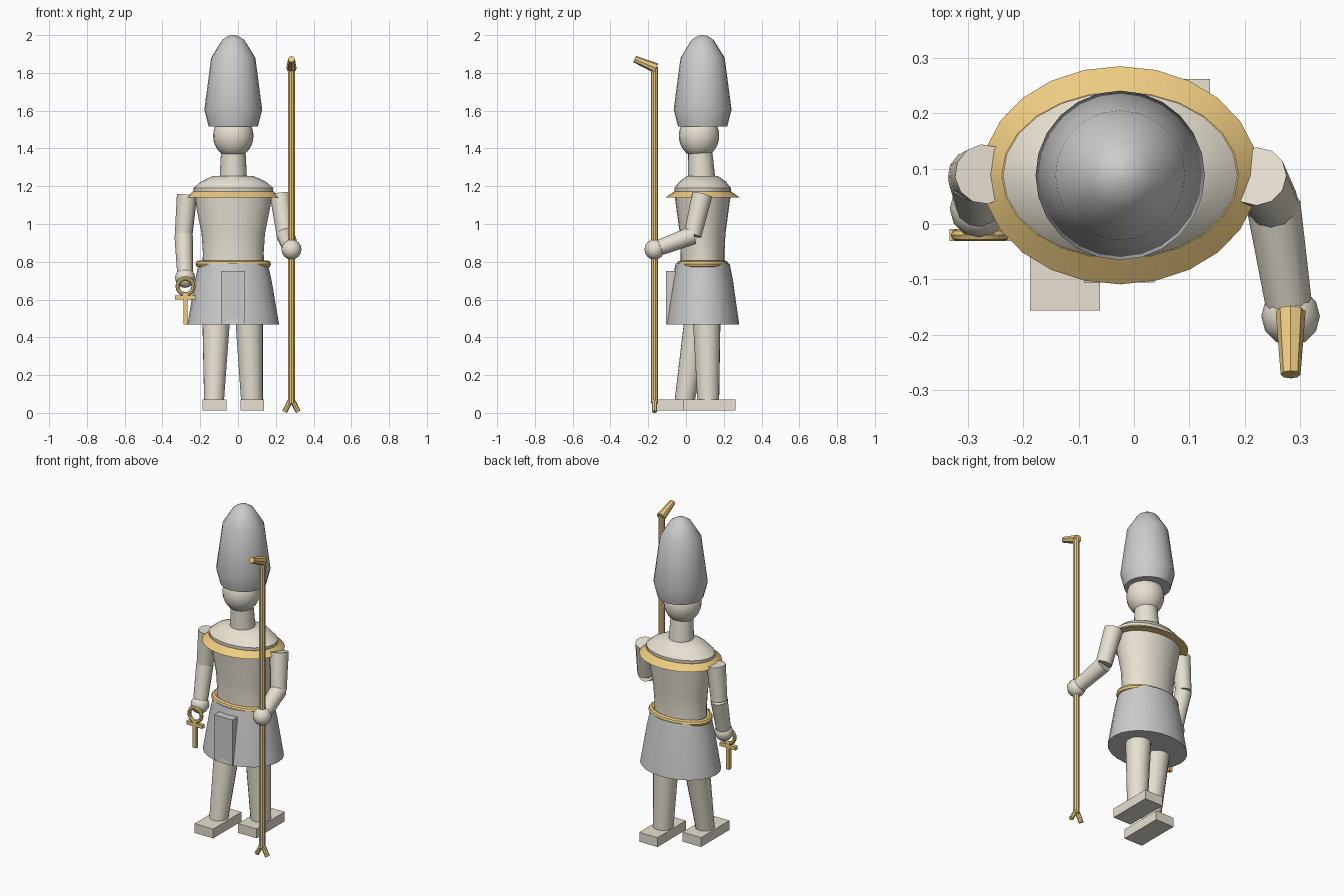
import bpy, bmesh, math
from mathutils import Vector, Matrix

if "Cube" in bpy.data.objects:
    bpy.data.objects.remove(bpy.data.objects["Cube"])


def material(name, color):
    m = bpy.data.materials.new(name)
    m.diffuse_color = color
    m.use_nodes = True
    m.node_tree.nodes["Principled BSDF"].inputs["Base Color"].default_value = m.diffuse_color
    return m


SKIN = material("skin", (0.80, 0.75, 0.64, 1))
GOLD = material("gold", (0.85, 0.60, 0.22, 1))
CX, CY = -0.025, 0.088  # body axis


def finish(name, bm, mat=None, smooth=True):
    bmesh.ops.recalc_face_normals(bm, faces=bm.faces)
    me = bpy.data.meshes.new(name)
    bm.to_mesh(me)
    bm.free()
    ob = bpy.data.objects.new(name, me)
    bpy.context.collection.objects.link(ob)
    if mat:
        me.materials.append(mat)
    if smooth:
        bpy.ops.object.select_all(action='DESELECT')
        ob.select_set(True)
        bpy.context.view_layer.objects.active = ob
        bpy.ops.object.shade_smooth_by_angle(angle=math.radians(35))
    return ob


def loft(name, rings, mat=None, n=24, center=(CX, CY)):
    """Closed stack of elliptical rings (z, rx, ry)."""
    bm = bmesh.new()
    loops = [[bm.verts.new((center[0] + rx * math.cos(2 * math.pi * i / n),
                            center[1] + ry * math.sin(2 * math.pi * i / n), z))
              for i in range(n)] for z, rx, ry in rings]
    for a, b in zip(loops, loops[1:]):
        for i in range(n):
            j = (i + 1) % n
            bm.faces.new((a[i], a[j], b[j], b[i]))
    bm.faces.new(loops[0])
    bm.faces.new(loops[-1])
    return finish(name, bm, mat)


def tube(name, p, q, r1, r2, mat, n=12):
    """Tapered cylinder from p to q."""
    p, q = Vector(p), Vector(q)
    d = q - p
    m = Matrix.Translation((p + q) / 2) @ d.to_track_quat('Z', 'Y').to_matrix().to_4x4()
    bm = bmesh.new()
    bmesh.ops.create_cone(bm, cap_ends=True, segments=n, radius1=r1, radius2=r2,
                          depth=d.length, matrix=m)
    return finish(name, bm, mat)


def ball(name, c, r, mat, u=12, v=8):
    bm = bmesh.new()
    bmesh.ops.create_uvsphere(bm, u_segments=u, v_segments=v, radius=1,
                              matrix=Matrix.Translation(c) @ Matrix.Diagonal((*r, 1)))
    return finish(name, bm, mat)


def box(name, lo, hi, mat):
    lo, hi = Vector(lo), Vector(hi)
    bm = bmesh.new()
    bmesh.ops.create_cube(bm, size=1, matrix=Matrix.Translation((lo + hi) / 2)
                          @ Matrix.Diagonal((*(hi - lo), 1)))
    return finish(name, bm, mat, smooth=False)


def ring(name, c, rx, ry, minor, mat, upright=False, n=24, k=8):
    """Elliptical torus, flat or standing in the xz plane."""
    bm = bmesh.new()
    v = []
    for i in range(n):
        a = 2 * math.pi * i / n
        row = []
        for j in range(k):
            b = 2 * math.pi * j / k
            e = minor * math.cos(b)
            x, y, z = (rx + e) * math.cos(a), (ry + e) * math.sin(a), minor * math.sin(b)
            row.append(bm.verts.new(Vector(c) + Vector((x, z, y) if upright else (x, y, z))))
        v.append(row)
    for i in range(n):
        for j in range(k):
            i2, j2 = (i + 1) % n, (j + 1) % k
            bm.faces.new((v[i][j], v[i2][j], v[i2][j2], v[i][j2]))
    return finish(name, bm, mat)


# Tall headdress, head and neck
loft("headdress", [(1.516, .13, .13), (1.605, .153, .153), (1.88, .117, .117),
                   (1.975, .058, .058), (1.996, .025, .025), (2.0, .004, .004)])
ball("head", (CX, 0.069, 1.467), (.107, .107, .117), SKIN, 20, 14)
tube("neck", (CX, 0.083, 1.23), (CX, 0.073, 1.40), .073, .064, SKIN, 16)

# Torso, collar, belt
loft("torso", [(.77, .163, .116), (.85, .161, .116), (.95, .168, .121), (1.14, .206, .147),
               (1.19, .212, .15), (1.225, .17, .122), (1.255, .105, .08)], SKIN)
loft("collar", [(1.14, .25, .197), (1.172, .214, .151)], GOLD)
ring("belt", (CX, CY, .788), .181, .117, .019, GOLD)

# Kilt with notched apron
loft("kilt", [(.467, .243, .194), (.70, .203, .161), (.79, .183, .143)])
bm = bmesh.new()
outline = [(-.09, .752), (.037, .752), (.037, .467), (-.026, .505), (-.09, .467)]
face = bm.faces.new([bm.verts.new((x, -.106, z)) for x, z in outline])
ext = bmesh.ops.extrude_face_region(bm, geom=[face])
bmesh.ops.translate(bm, vec=(0, .05, 0),
                    verts=[e for e in ext["geom"] if isinstance(e, bmesh.types.BMVert)])
finish("apron", bm, smooth=False)

# Striding legs and feet
tube("left_leg", (-.112, .085, .62), (-.127, -.008, .06), .080, .053, SKIN, 16)
tube("right_leg", (.055, .107, .62), (.074, .118, .06), .078, .058, SKIN, 16)
box("left_foot", (-.188, -.156, .012), (-.061, .121, .07), SKIN)
box("right_foot", (.012, -.015, .012), (.137, .262, .07), SKIN)

# Arms: shoulder, elbow, fist
arms = {"left": [(-.27, .09, 1.155), (-.288, .088, .94), (-.28, .028, .715)],
        "right": [(.222, .086, 1.155), (.252, .035, .94), (.283, -.167, .865)]}
for side, (shoulder, elbow, fist) in arms.items():
    tube(side + "_upper_arm", shoulder, elbow, .054, .047, SKIN)
    tube(side + "_forearm", elbow, fist, .049, .041, SKIN)
    ball(side + "_fist", fist, (.053,) * 3, SKIN)

# Looped cross hanging from the left hand
ring("cross_loop", (-.278, -.02, .67), .042, .042, .011, GOLD, True, 20)
box("cross_bar", (-.333, -.031, .599), (-.223, -.009, .621), GOLD)
box("cross_stem", (-.289, -.031, .467), (-.267, -.009, .63), GOLD)

# Staff with angled head and forked foot
SX, SY = .283, -.167
tube("staff", (SX, SY, .05), (SX, SY, 1.83), .019, .019, GOLD, 10)
tube("staff_head", (SX, -.158, 1.825), (SX, -.272, 1.873), .027, .018, GOLD, 8)
for s, side in ((-1, "left"), (1, "right")):
    tube(side + "_staff_prong", (SX, SY, .075), (SX + s * .036, SY, .006), .014, .014, GOLD, 8)
